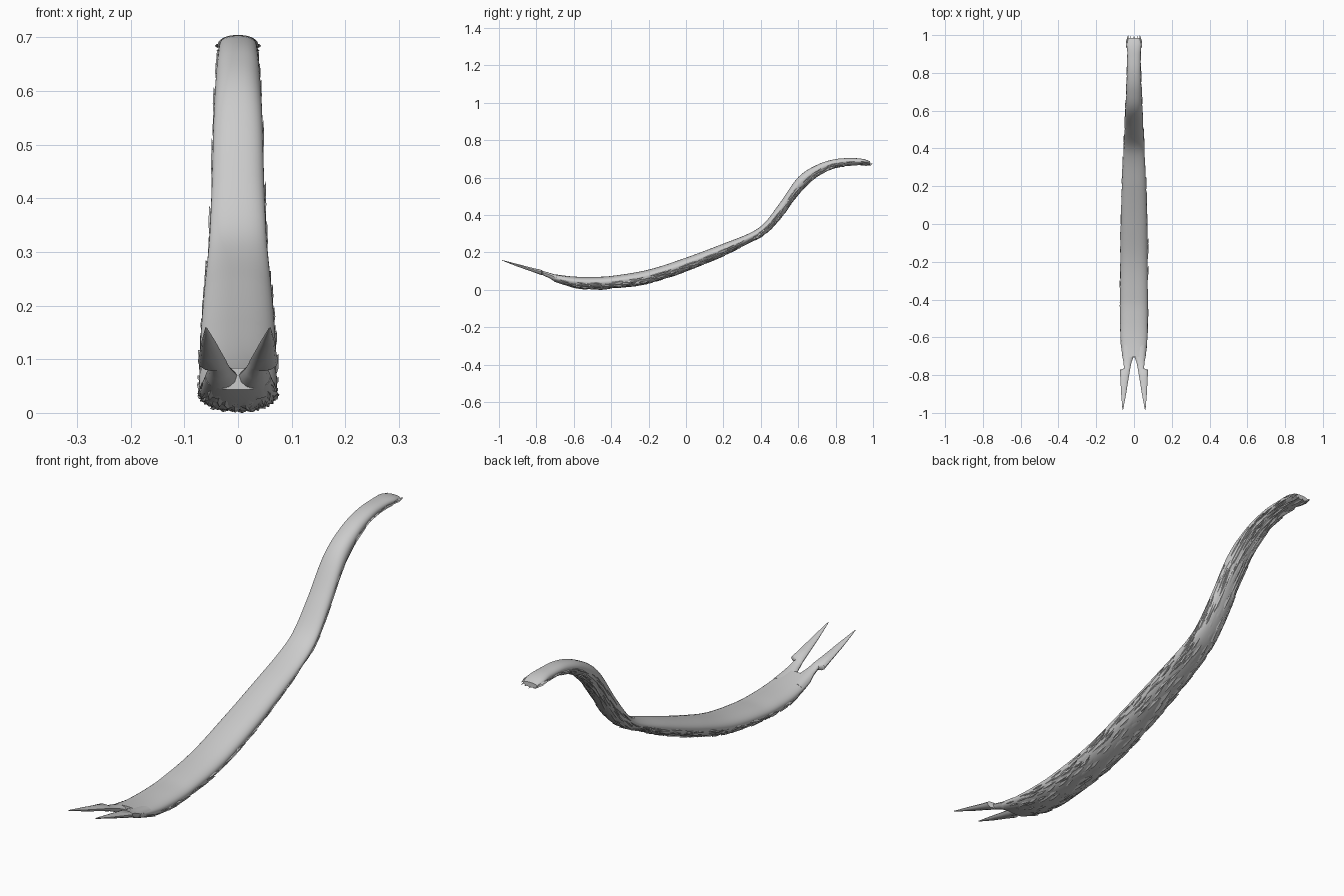
import bpy, bmesh, math, random
from mathutils import Vector

if "Cube" in bpy.data.objects:
    bpy.data.objects.remove(bpy.data.objects["Cube"])

random.seed(4)

# Side profile stations: y, top z, bottom z, half width
BODY = [(-.74, .094, .064, .054), (-.7, .083, .042, .062), (-.6, .071, .014, .071), (-.5, .069, .004, .073),
        (-.4, .074, .008, .073), (-.2, .108, .036, .072), (0, .172, .100, .070),
        (.2, .247, .183, .064), (.35, .308, .258, .057), (.42, .358, .296, .053),
        (.5, .462, .374, .049), (.6, .602, .510, .045), (.7, .668, .606, .040),
        (.8, .699, .654, .036), (.9, .704, .668, .035), (.95, .699, .669, .038),
        (.985, .687, .668, .031)]
# Fork blade stations: y, top z, bottom z, inner x, outer x
BLADE = [(-.64, .072, .025, .001, .066), (-.705, .083, .046, .002, .061),
         (-.73, .091, .062, .013, .056), (-.765, .100, .078, .020, .053),
         (-.772, .106, .078, .021, .075), (-.82, .117, .096, .029, .072),
         (-.9, .138, .124, .042, .068), (-.985, .160, .157, .058, .061)]


def station(y):
    """Smoothly interpolate the body profile at y."""
    i = 0
    while i < len(BODY) - 2 and y > BODY[i + 1][0]:
        i += 1
    p = [BODY[max(0, min(len(BODY) - 1, k))] for k in (i - 1, i, i + 1, i + 2)]
    h = p[2][0] - p[1][0]
    t = (y - p[1][0]) / h
    out = []
    for c in (1, 2, 3):
        m1 = (p[2][c] - p[0][c]) / (p[2][0] - p[0][0]) * h
        m2 = (p[3][c] - p[1][c]) / (p[3][0] - p[1][0]) * h
        out.append((2*t**3 - 3*t*t + 1) * p[1][c] + (t**3 - 2*t*t + t) * m1
                   + (3*t*t - 2*t**3) * p[2][c] + (t**3 - t*t) * m2)
    return out


def surface(y, a, grow=0.0):
    """Point on the body: low crowned top, deeper rounded belly."""
    top, bot, w = station(y)
    seam = bot + (top - bot) * .55
    s, c = math.sin(a), math.cos(a)
    x = (w + grow) * math.copysign(abs(c) ** .8, c)
    z = seam + ((top - seam) * s if s > 0 else (seam - bot + grow) * s)
    return Vector((x, y, z))


def loft(name, rings):
    bm = bmesh.new()
    loops = [[bm.verts.new(p) for p in r] for r in rings]
    n = len(loops[0])
    for a, b in zip(loops, loops[1:]):
        for i in range(n):
            bm.faces.new((a[i], a[(i + 1) % n], b[(i + 1) % n], b[i]))
    bm.faces.new(loops[0])
    bm.faces.new(loops[-1])
    return finish(name, bm)


def finish(name, bm):
    bmesh.ops.recalc_face_normals(bm, faces=bm.faces)
    me = bpy.data.meshes.new(name)
    bm.to_mesh(me)
    bm.free()
    ob = bpy.data.objects.new(name, me)
    bpy.context.collection.objects.link(ob)
    bpy.context.view_layer.objects.active = ob
    ob.select_set(True)
    bpy.ops.object.shade_smooth_by_angle(angle=math.radians(40))
    ob.select_set(False)
    return ob


# Long curved body, stopping at the crotch of the fork
N, SIDES = 110, 32
loft("curved_body", [[surface(-.703 + 1.688 * k / N, 2 * math.pi * i / SIDES)
                      for i in range(SIDES)] for k in range(N + 1)])

# Forked blades with stepped outer barbs
for side in (-1, 1):
    rings = []
    for y, top, bot, xi, xo in BLADE:
        mid, r, seam = (xi + xo) / 2, (xo - xi) / 2, bot + (top - bot) * .65
        ring = []
        for i in range(12):
            a = 2 * math.pi * i / 12
            s = math.sin(a)
            z = seam + ((top - seam) if s > 0 else (seam - bot)) * s
            ring.append((side * (mid + r * math.cos(a)), y, z))
        rings.append(ring)
    loft("fork_blade_" + ("left" if side < 0 else "right"), rings)


def add_scale(bm, y, a, length, spread, lift):
    """Pointed ridge scale lying along the body, its tip lifted."""
    def at(t, da, g):
        return bm.verts.new(surface(min(y + t * length, .985), a + da, g))
    root, tip = at(0, 0, -.003), at(1, random.uniform(-.1, .1), lift)
    l, r = at(.6, -spread, -.001), at(.6, spread, -.001)
    crest, under = at(.6, 0, lift * .9), at(.8, 0, -.004)
    for tri in ((root, l, crest), (root, crest, r), (l, tip, crest), (crest, tip, r),
                (l, under, tip), (under, r, tip), (root, under, l), (root, r, under)):
        bm.faces.new(tri)


# Overlapping scales covering the belly and flanks
bm = bmesh.new()
for row in range(32):
    for col in range(9):
        y = -.69 + row * .049 + random.uniform(-.02, .02)
        a = math.pi * (1.04 + .92 * (col + .5 * (row % 2)) / 8.5)
        add_scale(bm, y, a + random.uniform(-.05, .05), random.uniform(.07, .13),
                  random.uniform(.1, .19), random.uniform(.002, .005))
finish("belly_scales", bm)

# Ragged points around the narrow upper end
bm = bmesh.new()
for i in range(7):
    a = math.pi * (.98 + 1.04 * i / 6)
    p = surface(.945, a, .002)
    q = surface(.98, a, .001)
    d = Vector((.006 * math.cos(a + .6), .016 + .004 * (i % 2), 0))
    centre = (p + q) / 2
    base = [bm.verts.new(centre + Vector((.007 * math.cos(t), 0, .004 * math.sin(t))))
            for t in (0, math.pi / 2, math.pi, 3 * math.pi / 2)]
    back = bm.verts.new(p - Vector((0, .02, 0)))
    tip = bm.verts.new(Vector((q.x, min(q.y + d.y, 1.0), q.z)))
    for k in range(4):
        bm.faces.new((base[k], base[(k + 1) % 4], tip))
        bm.faces.new((base[(k + 1) % 4], base[k], back))
finish("ragged_end_points", bm)
